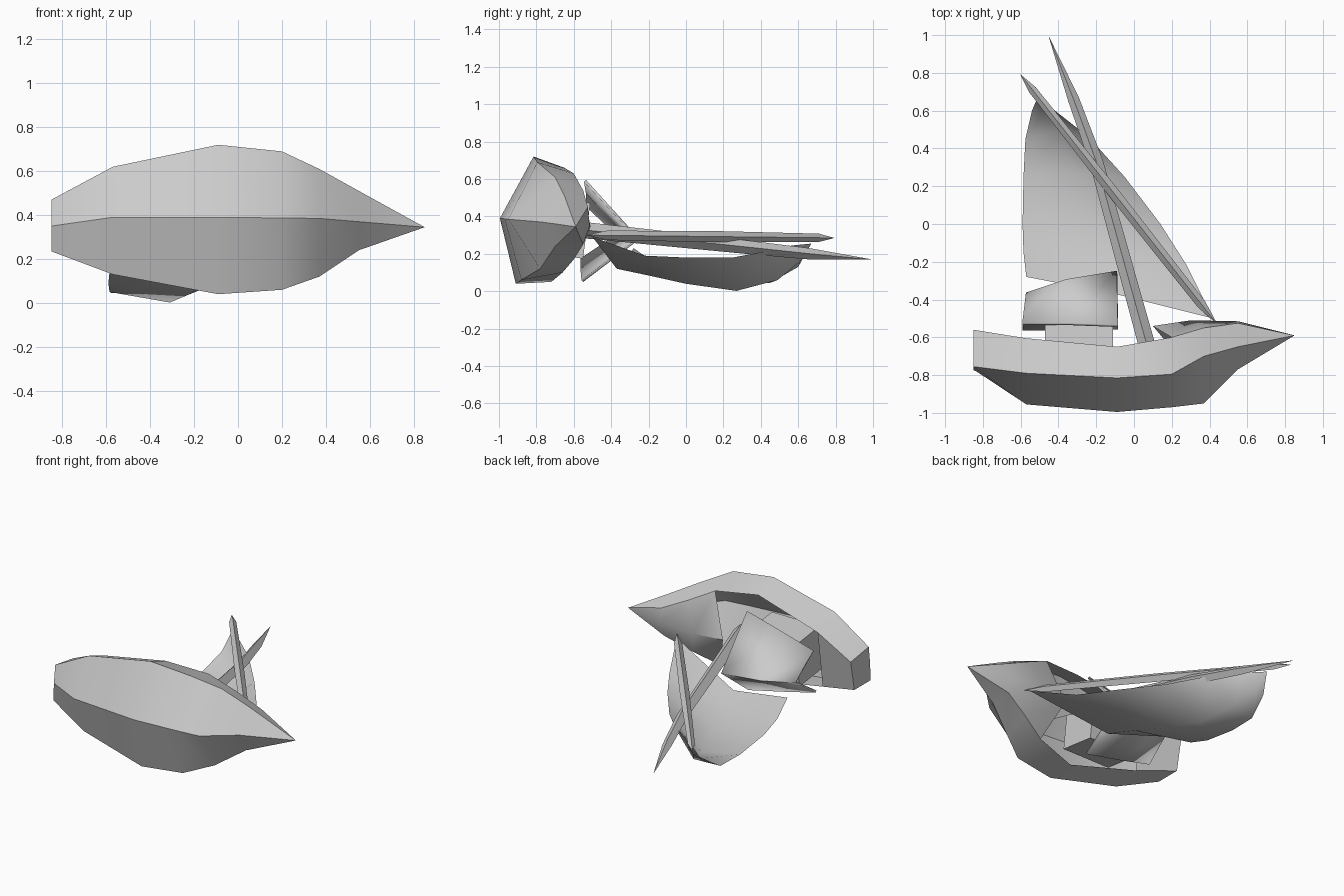
import bpy
import bmesh
from math import radians
from mathutils import Vector

cube = bpy.data.objects.get("Cube")
if cube:
    bpy.data.objects.remove(cube, do_unlink=True)

# One plain material for every part
grey = bpy.data.materials.new("light_grey")
grey.use_nodes = True
grey.diffuse_color = (0.6, 0.6, 0.6, 1)
grey.node_tree.nodes["Principled BSDF"].inputs["Base Color"].default_value = grey.diffuse_color


def finish(obj, angle=35):
    """Give the part its material and smooth its soft edges."""
    obj.data.materials.append(grey)
    bpy.ops.object.select_all(action="DESELECT")
    obj.select_set(True)
    bpy.context.view_layer.objects.active = obj
    bpy.ops.object.shade_smooth_by_angle(angle=radians(angle))
    return obj


def loft(name, rows, tip=None, cap_start=False, angle=35):
    """Skin a surface across rows of points, optionally closing to a tip."""
    bm = bmesh.new()
    grid = [[bm.verts.new(point) for point in row] for row in rows]
    for row, following in zip(grid, grid[1:]):
        for i in range(len(row) - 1):
            bm.faces.new((row[i], row[i + 1], following[i + 1], following[i]))
    if tip:
        end = bm.verts.new(tip)
        for first, second in zip(grid[-1], grid[-1][1:]):
            bm.faces.new((first, second, end))
    if cap_start:
        bm.faces.new(grid[0])
    bmesh.ops.recalc_face_normals(bm, faces=bm.faces)
    mesh = bpy.data.meshes.new(name)
    bm.to_mesh(mesh)
    bm.free()
    obj = bpy.data.objects.new(name, mesh)
    bpy.context.collection.objects.link(obj)
    return finish(obj, angle)


def spar(name, path, radii):
    """Four-sided tapering pole along a path."""
    curve = bpy.data.curves.new(name, "CURVE")
    curve.dimensions = "3D"
    curve.bevel_depth = 1
    curve.bevel_resolution = 0
    curve.use_fill_caps = True
    line = curve.splines.new("POLY")
    line.points.add(len(path) - 1)
    for point, place, radius in zip(line.points, path, radii):
        point.co = (*place, 1)
        point.radius = radius
    obj = bpy.data.objects.new(name, curve)
    bpy.context.collection.objects.link(obj)
    bpy.ops.object.select_all(action="DESELECT")
    obj.select_set(True)
    bpy.context.view_layer.objects.active = obj
    bpy.ops.object.convert(target="MESH")
    return finish(bpy.context.view_layer.objects.active, 20)


# Hull: each station runs upper rim, upper chine, keel, lower chine, lower rim
stations = {
    -.85: ((-.56, .44), (-.755, .47), (-.77, .35), (-.775, .235), (-.6, .235)),
    -.57: ((-.605, .55), (-.79, .62), (-.955, .39), (-.85, .13), (-.66, .16)),
    -.09: ((-.65, .66), (-.815, .72), (-.995, .39), (-.91, .04), (-.72, .05)),
    .2: ((-.6, .63), (-.795, .69), (-.97, .387), (-.88, .06), (-.66, .1)),
    .37: ((-.55, .54), (-.7, .61), (-.95, .385), (-.78, .12), (-.6, .17)),
    .55: ((-.525, .45), (-.65, .51), (-.77, .37), (-.7, .24), (-.55, .25)),
}
hull_rows = [[(x, *point) for point in ring] for x, ring in stations.items()]
bow = (.85, -.59, .345)
loft("hull", hull_rows, tip=bow, cap_start=True)

# Decks stretch between the two rims; the foredeck has a raised centre line
loft("after_deck", [(row[0], row[-1]) for row in hull_rows[:2]])
crest = [(.1, -.54, .345), (.3, -.51, .345), (.55, -.515, .35)]
loft("foredeck", [(row[0], top, row[-1]) for row, top in zip(hull_rows[3:], crest)], tip=bow)

# Cabin: low block under a flared ridge roof
bpy.ops.mesh.primitive_cube_add(size=1, location=(-.29, -.66, .34))
cabin = bpy.context.object
cabin.name = "cabin_block"
cabin.scale = (.36, .26, .3)
cabin.rotation_euler.x = radians(-7.5)
finish(cabin)

roof = loft("cabin_roof", [
    [(-.59, -.53, .46), (-.57, -.37, .3), (-.59, -.56, .17)],
    [(-.34, -.53, .53), (-.36, -.3, .285), (-.34, -.56, .11)],
    [(-.085, -.54, .59), (-.09, -.255, .28), (-.085, -.555, .055)],
])
thickness = roof.modifiers.new("thickness", "SOLIDIFY")
thickness.thickness = .015
thickness.offset = 0

# Mast and the slanted yard that carries the sail
spar("mast", [(.09, -.72, .345), (-.2, .33, .235), (-.32, .66, .2), (-.45, .99, .17)],
     [.045, .036, .03, .001])
yard_low, yard_high = Vector((.44, -.53, .3)), Vector((-.6, .79, .285))
spar("yard", [yard_low.lerp(yard_high, t) for t in (0, .08, .5, .94, 1)],
     [.001, .025, .03, .022, .001])

# Billowing sail: each row runs from the trailing edge to the yard side
loft("sail", [
    [(-.57, -.28, .23), (-.1, -.37, .12), (.42, -.5, .29)],
    [(-.585, -.15, .14), (-.16, -.18, .08), (.28, -.22, .19)],
    [(-.59, 0, .09), (-.22, 0, .04), (.14, 0, .18)],
    [(-.585, .25, .05), (-.31, .27, .002), (-.05, .25, .18)],
    [(-.575, .45, .045), (-.4, .49, .06), (-.24, .46, .22)],
    [(-.54, .6, .13), (-.48, .61, .16), (-.38, .57, .245)],
], tip=(-.51, .67, .255), angle=50)
